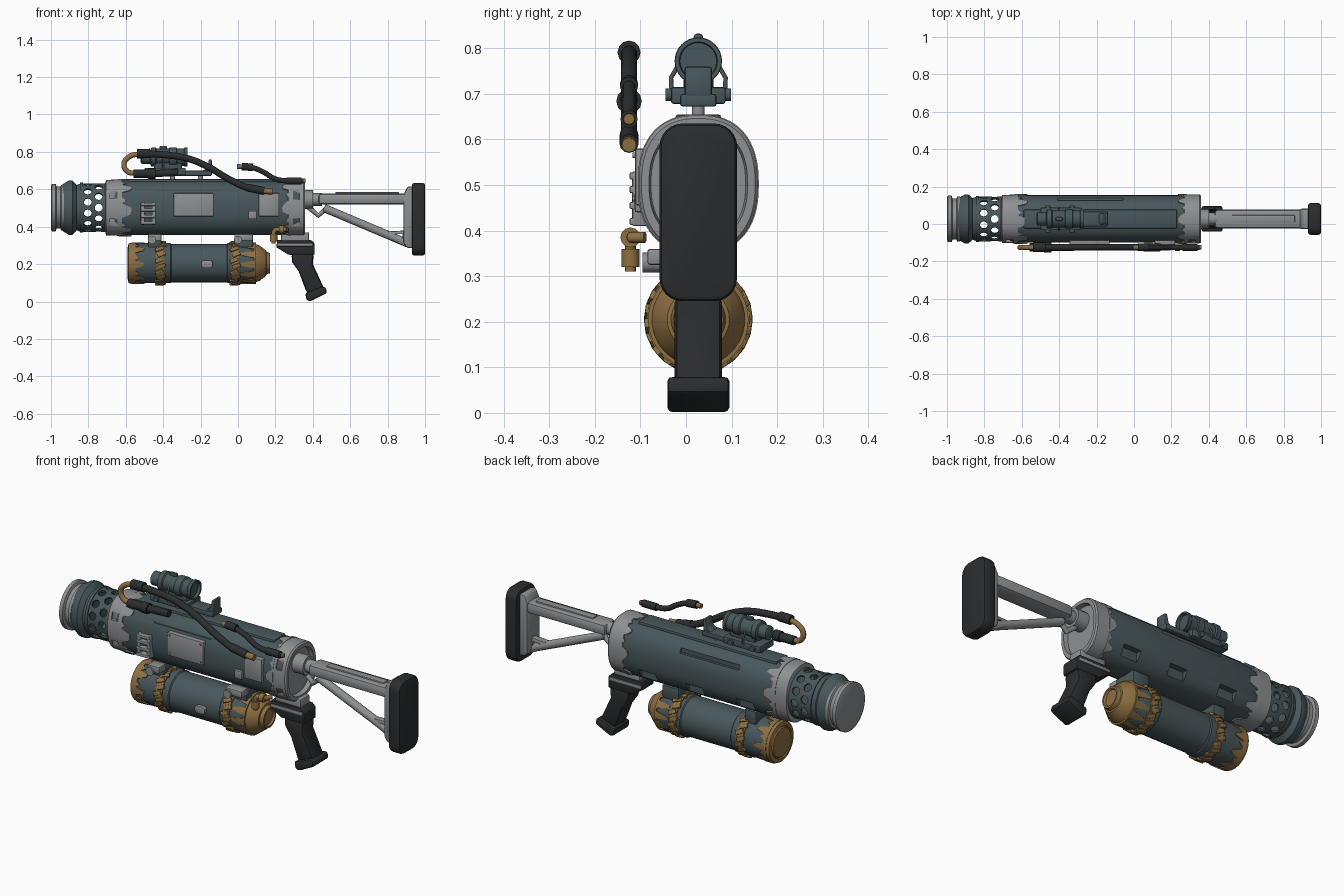
import bpy, bmesh
from math import cos, sin, pi, copysign
from mathutils import Matrix, Vector

if "Cube" in bpy.data.objects:
    bpy.data.objects.remove(bpy.data.objects["Cube"])

CY = 0.027  # lengthwise axis of the whole device


def material(name, r, g, b):
    m = bpy.data.materials.new(name)
    m.diffuse_color = (r, g, b, 1)
    m.use_nodes = True
    m.node_tree.nodes["Principled BSDF"].inputs["Base Color"].default_value = m.diffuse_color
    return m


TEAL = material("teal_paint", 0.065, 0.095, 0.105)
STEEL = material("steel", 0.27, 0.28, 0.29)
BRONZE = material("bronze", 0.27, 0.16, 0.055)
BLACK = material("black_rubber", 0.024, 0.026, 0.028)


def finish(name, bm, mat, bevel=0):
    bmesh.ops.recalc_face_normals(bm, faces=bm.faces[:])
    me = bpy.data.meshes.new(name)
    bm.to_mesh(me)
    bm.free()
    ob = bpy.data.objects.new(name, me)
    bpy.context.collection.objects.link(ob)
    if mat:
        me.materials.append(mat)
    if bevel:
        b = ob.modifiers.new("bevel", "BEVEL")
        b.width, b.segments = bevel, 2
    return ob


def section(bm, x, ry, rz, cz, e, n):
    out = []
    for i in range(n):
        c, s = cos(2 * pi * i / n), sin(2 * pi * i / n)
        out.append(bm.verts.new((x, CY + ry * copysign(abs(c) ** (2 / e), c),
                                 cz + rz * copysign(abs(s) ** (2 / e), s))))
    return out


def loft(name, rows, cz, mat, e=2.0, n=48, ring=False, aspect=1.0):
    """Skin (x, radius) rows along x; ring=True joins the last row to the first."""
    bm = bmesh.new()
    R = [section(bm, x, r * aspect, r, cz, e, n) for x, r in rows]
    for a, b in zip(R, R[1:] + (R[:1] if ring else [])):
        for i in range(n):
            j = (i + 1) % n
            bm.faces.new((a[i], a[j], b[j], b[i]))
    if not ring:
        bm.faces.new(R[0])
        bm.faces.new(R[-1])
    return finish(name, bm, mat)


def claws(name, x0, x1, r, cz, mat, e=2.0, aspect=1.0, n=48, pattern=(1, .85, .2, .2)):
    """Sleeve with a toothed edge hugging the section."""
    bm = bmesh.new()
    a = section(bm, x0, r * aspect, r, cz, e, n)
    b = section(bm, x1, r * aspect, r, cz, e, n)
    for i, v in enumerate(b):
        v.co.x = x0 + (x1 - x0) * pattern[i % len(pattern)]
    for i in range(n):
        j = (i + 1) % n
        bm.faces.new((a[i], a[j], b[j], b[i]))
    ob = finish(name, bm, mat)
    s = ob.modifiers.new("thick", "SOLIDIFY")
    s.thickness, s.offset = 0.008, 0
    return ob


def prism(name, pts, y0, y1, mat, bevel=0.006):
    """Extrude an x-z outline from y0 to y1."""
    bm = bmesh.new()
    a = [bm.verts.new((x, y0, z)) for x, z in pts]
    b = [bm.verts.new((x, y1, z)) for x, z in pts]
    for i in range(len(pts)):
        j = (i + 1) % len(pts)
        bm.faces.new((a[i], a[j], b[j], b[i]))
    bm.faces.new(a)
    bm.faces.new(b)
    return finish(name, bm, mat, bevel)


def box(name, x0, x1, y0, y1, z0, z1, mat, bevel=0.006):
    return prism(name, [(x0, z0), (x1, z0), (x1, z1), (x0, z1)], y0, y1, mat, bevel)


def pipe(name, pts, r, mat, smooth=False):
    cu = bpy.data.curves.new(name, "CURVE")
    cu.dimensions, cu.bevel_depth, cu.bevel_resolution = "3D", r, 4
    cu.use_fill_caps, cu.resolution_u = True, 8
    sp = cu.splines.new("BEZIER" if smooth else "POLY")
    P = sp.bezier_points if smooth else sp.points
    P.add(len(pts) - 1)
    for p, c in zip(P, pts):
        if smooth:
            p.co, p.handle_left_type, p.handle_right_type = c, "AUTO", "AUTO"
        else:
            p.co = (*c, 1)
    cu.materials.append(mat)
    ob = bpy.data.objects.new(name, cu)
    bpy.context.collection.objects.link(ob)
    return ob


cutters = []


def cut(target, cutter):
    m = target.modifiers.new("cut", "BOOLEAN")
    m.operation, m.solver, m.object = "DIFFERENCE", "EXACT", cutter
    cutter.hide_render = True
    if cutter not in cutters:
        cutters.append(cutter)


# Main body and end collars
E, ASP = 2.4, 0.865
body = loft("body", [(-.66, .14), (-.64, .147), (.3, .147), (.33, .14)], .502, TEAL, E, 64, aspect=ASP)
front_collar = loft("front_collar", [(-.71, .13), (-.705, .148), (-.63, .151), (-.625, .14)], .502, STEEL, E, 64, aspect=ASP)
rear_collar = loft("rear_collar", [(.265, .14), (.27, .151), (.35, .151), (.358, .144), (.358, .125), (.335, .12)], .502, STEEL, E, 64, aspect=ASP)
claws("front_collar_teeth", -.64, -.57, .149, .502, STEEL, E, ASP, 64, (1, 1, .9, .3, .3, .3, .6, .3))
claws("rear_collar_teeth", .28, .235, .149, .502, STEEL, E, ASP, 64, (1, .9, .2, .2, .5, .2, .2, .7))

# Recesses in the body and collars
for x0, x1, y0, z0, z1 in [(-.41, -.06, .125, .585, .61), (-.5, -.4, .115, .385, .435),
                           (-.2, -.1, .115, .385, .435), (.08, .18, .115, .385, .435)]:
    cut(body, box("slot_cutter", x0, x1, y0, .2, z0, z1, None, 0))
cut(body, box("slot_cutter", -.44, -.1, -.2, -.078, .592, .605, None, 0))
for z in (.42, .57):
    cut(front_collar, box("slot_cutter", -.685, -.645, -.2, -.082, z - .02, z + .02, None, 0))
    cut(rear_collar, box("slot_cutter", .295, .33, -.2, -.082, z - .025, z + .025, None, 0))
box("top_panel", -.59, .23, CY - .05, CY + .05, .63, .655, TEAL)

# Side plates, latch and bolts
box("side_plate", -.345, -.13, -.112, -.07, .455, .58, STEEL)
box("rear_plate", .11, .22, -.112, -.07, .455, .58, STEEL)
box("small_plate", .055, .1, -.113, -.07, .44, .485, STEEL)
for x in (-.33, -.145):
    for z in (.47, .565):
        pipe("plate_bolt", [(x, -.1, z), (x, -.117, z)], .006, STEEL)
for x in (-.51, -.45):
    box("latch_rail", x - .01, x + .01, -.118, -.07, .41, .53, STEEL, .004)
for z in (.42, .455, .49, .52):
    box("latch_bar", -.52, -.44, -.124, -.07, z - .008, z + .008, STEEL, .004)

# Muzzle: perforated shroud, bell and end disc
shroud = loft("shroud", [(-.87, .118), (-.84, .13), (-.7, .13), (-.7, .118), (-.84, .118), (-.87, .108)], .502, TEAL, ring=True, aspect=.92)
bm = bmesh.new()
for row, x in enumerate((-.745, -.803)):
    for k in range(12):
        rot = Matrix.Rotation(2 * pi * (k + row / 2) / 12, 4, "X")
        M = Matrix.Translation((x, CY, .502)) @ rot @ Matrix.Translation((0, 0, .122))
        bmesh.ops.create_cone(bm, cap_ends=True, segments=10, radius1=.021, radius2=.021, depth=.06, matrix=M)
cut(shroud, finish("shroud_hole_cutter", bm, None))
loft("shroud_band", [(-.83, .12), (-.83, .134), (-.845, .134), (-.845, .12)], .502, TEAL, ring=True, aspect=.92)
loft("muzzle_bell", [(-.855, .11), (-.87, .13), (-.885, .145), (-.905, .145), (-.945, .12), (-.95, .1)], .502, TEAL, aspect=.9)
loft("muzzle_end", [(-1, .115), (-.995, .127), (-.975, .127), (-.97, .112), (-.95, .112), (-.945, .122), (-.93, .122), (-.93, .1)], .502, STEEL, aspect=.98)

# Under-slung tank with caps, teeth and ragged straps
TZ = .205
loft("tank", [(-.57, .105), (-.5, .107), (-.36, .107), (-.355, .102), (-.06, .102), (-.055, .107), (.06, .107), (.11, .092)], TZ, TEAL)
loft("tank_front_cap", [(-.59, .075), (-.585, .08), (-.59, .085), (-.585, .105), (-.575, .109), (-.56, .109), (-.56, .09)], TZ, BRONZE)
claws("tank_front_teeth", -.57, -.5, .107, TZ, BRONZE, pattern=(1, .9, .3, .3, .6, .3))
loft("tank_rear_cap", [(.09, .09), (.092, .102), (.115, .095), (.15, .068), (.152, .06), (.17, .054), (.17, .045), (.16, .04)], TZ, BRONZE)
claws("tank_rear_teeth", .095, .0, .106, TZ, BRONZE, pattern=(.9, .8, .1, .1))
for i, x in enumerate((-.415, -.015)):
    loft("tank_strap", [(x - .02, .1), (x - .02, .113), (x + .02, .113), (x + .02, .1)], TZ, BRONZE, ring=True)
    bm = bmesh.new()
    for k in range(22):
        M = (Matrix.Translation((x + .006 * (-1) ** k, CY, TZ)) @ Matrix.Rotation(2 * pi * k / 22, 4, "X")
             @ Matrix.Translation((0, 0, .112)) @ Matrix.Rotation(.4, 4, "Z") @ Matrix.Diagonal((.045, .022, .013, 1)))
        bmesh.ops.create_cube(bm, size=1, matrix=M)
    finish("strap_links", bm, BRONZE, .003)
prism("tank_label", [(-.195, .19), (-.185, .18), (-.145, .18), (-.135, .19), (-.135, .21), (-.145, .22), (-.185, .22), (-.195, .21)], -.09, -.06, STEEL, .002)

# Tank hangers
for x0, x1 in ((-.48, -.41), (-.02, .08)):
    box("hanger_block", x0, x1, -.04, .09, .29, .36, TEAL)
    box("hanger_clamp", x0, x1, -.085, -.03, .325, .36, STEEL)
    pipe("hanger_pin", [(x0 + .02, -.095, .33), (x0 + .02, -.04, .33)], .022, STEEL)

# Bronze gas elbow
pipe("elbow_pipe", [(.26, -.09, .385), (.25, -.12, .385), (.2, -.122, .385), (.19, -.122, .37), (.19, -.122, .31)], .012, BRONZE)
pipe("elbow_nut", [(.19, -.122, .32), (.19, -.122, .36)], .02, BRONZE)
pipe("elbow_collar", [(.22, -.122, .385), (.245, -.122, .385)], .022, BRONZE)

# Hoses
HY = -.125
path = lambda pts: [(x, HY, z) for x, z in pts]
pipe("long_hose", path([(.13, .592), (.06, .605), (-.05, .655), (-.16, .72), (-.27, .765), (-.4, .785), (-.53, .79)]), .018, BLACK, True)
pipe("hose_loop", path([(-.52, .79), (-.58, .775), (-.61, .735), (-.59, .695), (-.54, .685)]), .014, BRONZE, True)
pipe("short_hose", path([(.03, .72), (.08, .715), (.14, .69), (.2, .655), (.27, .645), (.35, .645)]), .014, BLACK, True)
for name, a, b, r, m in [("hose_sleeve", (-.54, .79), (-.47, .792), .025, BLACK),
                         ("hose_sleeve", (-.56, .684), (-.45, .684), .023, BLACK),
                         ("hose_sleeve", (-.45, .684), (-.32, .69), .019, BLACK),
                         ("hose_sleeve", (-.48, .684), (-.44, .684), .028, BLACK),
                         ("hose_sleeve", (.05, .609), (.14, .591), .021, BLACK),
                         ("hose_tip", (.13, .592), (.185, .588), .016, BRONZE),
                         ("hose_sleeve", (.02, .722), (.08, .717), .02, BLACK),
                         ("hose_tip", (-.005, .722), (.03, .72), .013, BRONZE),
                         ("hose_sleeve", (.26, .645), (.34, .645), .019, BLACK),
                         ("hose_tip", (.34, .645), (.36, .645), .012, BRONZE)]:
    pipe(name, path([a, b]), r, m)

# Scope and its mount
SZ = .772
loft("scope_tube", [(-.52, .028), (-.515, .036), (-.47, .036), (-.465, .05), (-.44, .052), (-.435, .045), (-.37, .045), (-.365, .052),
                    (-.33, .052), (-.325, .047), (-.29, .047), (-.285, .051), (-.27, .051), (-.27, .042), (-.285, .04)], SZ, TEAL, n=32)
box("scope_knob", -.42, -.38, CY - .01, CY + .01, .81, .832, TEAL)
box("scope_neck", -.45, -.3, CY - .033, CY + .033, .7, .76, TEAL)
box("scope_base", -.5, -.28, CY - .06, CY + .06, .678, .715, TEAL)
box("scope_rail", -.34, -.14, CY - .04, CY + .04, .672, .7, TEAL)
prism("rear_sight", [(-.2, .69), (-.14, .69), (-.14, .76), (-.155, .76), (-.165, .715)], CY - .03, CY + .03, TEAL)
for x in (-.46, -.35, -.2):
    pipe("mount_stud", [(x, CY, .64), (x, CY, .685)], .014, STEEL)
for s in (-1, 1):
    for x in (-.46, -.33):
        pipe("mount_screw", [(x, CY + s * .05, .698), (x, CY + s * .072, .698)], .014, TEAL)
    pipe("scope_brace", [(-.4, CY + s * .058, .7), (-.4, CY + s * .06, .735), (-.4, CY + s * .04, .77)], .005, TEAL)

# Pistol grip
box("grip_bridge", .23, .38, CY - .04, CY + .04, .31, .37, STEEL)
prism("grip_receiver", [(.205, .29), (.27, .25), (.41, .25), (.41, .31), (.39, .33), (.21, .33)], CY - .05, CY + .05, BLACK)
box("receiver_rail", .21, .4, CY - .055, CY + .055, .295, .312, STEEL, .004)
prism("grip_handle", [(.285, .26), (.405, .26), (.4, .2), (.465, .06), (.37, .04), (.325, .16), (.29, .21)], CY - .052, CY + .052, BLACK, .018)
prism("grip_foot", [(.365, .01), (.385, .0), (.475, .045), (.47, .075), (.45, .08), (.36, .045)], CY - .068, CY + .068, BLACK, .01)

# Shoulder stock
pipe("stock_socket", [(.33, CY, .545), (.4, CY, .545)], .05, STEEL)
pipe("stock_neck", [(.39, CY, .545), (.45, CY, .545)], .034, STEEL)
box("stock_bar", .43, .92, CY - .05, CY + .05, .518, .578, STEEL, .018)
box("stock_bar_rib", .52, .86, CY - .02, CY + .02, .57, .585, STEEL, .004)
pipe("stock_hinge_link", [(.37, CY, .51), (.43, CY, .46), (.48, CY, .505)], .014, STEEL)
pipe("stock_strut", [(.46, CY, .5), (.91, CY, .31)], .022, STEEL)
prism("stock_frame", [(.885, .31), (.905, .285), (.94, .285), (.94, .615), (.905, .615), (.885, .57)], CY - .055, CY + .055, STEEL, .012)
cut(prism("stock_gusset", [(.9, .29), (.9, .38), (.8, .375), (.79, .345)], CY - .018, CY + .018, STEEL),
    box("gusset_cutter", .84, .88, -.1, .2, .335, .36, None, 0))
bm = bmesh.new()
bmesh.ops.create_cube(bm, size=1, matrix=Matrix.Translation((.965, CY, .44)) @ Matrix.Diagonal((.07, .17, .39, 1)))
ends = [e for e in bm.edges if abs((e.verts[0].co - e.verts[1].co).x) > .05]
bmesh.ops.bevel(bm, geom=ends, offset=.05, segments=6, affect="EDGES", profile=.5)
finish("butt_pad", bm, BLACK, .014)

# Apply modifiers, drop cutters, smooth
bpy.ops.object.select_all(action="SELECT")
bpy.context.view_layer.objects.active = body
bpy.ops.object.convert(target="MESH")
for c in cutters:
    bpy.data.objects.remove(c)
bpy.ops.object.select_all(action="SELECT")
bpy.ops.object.shade_smooth_by_angle(angle=0.6)
